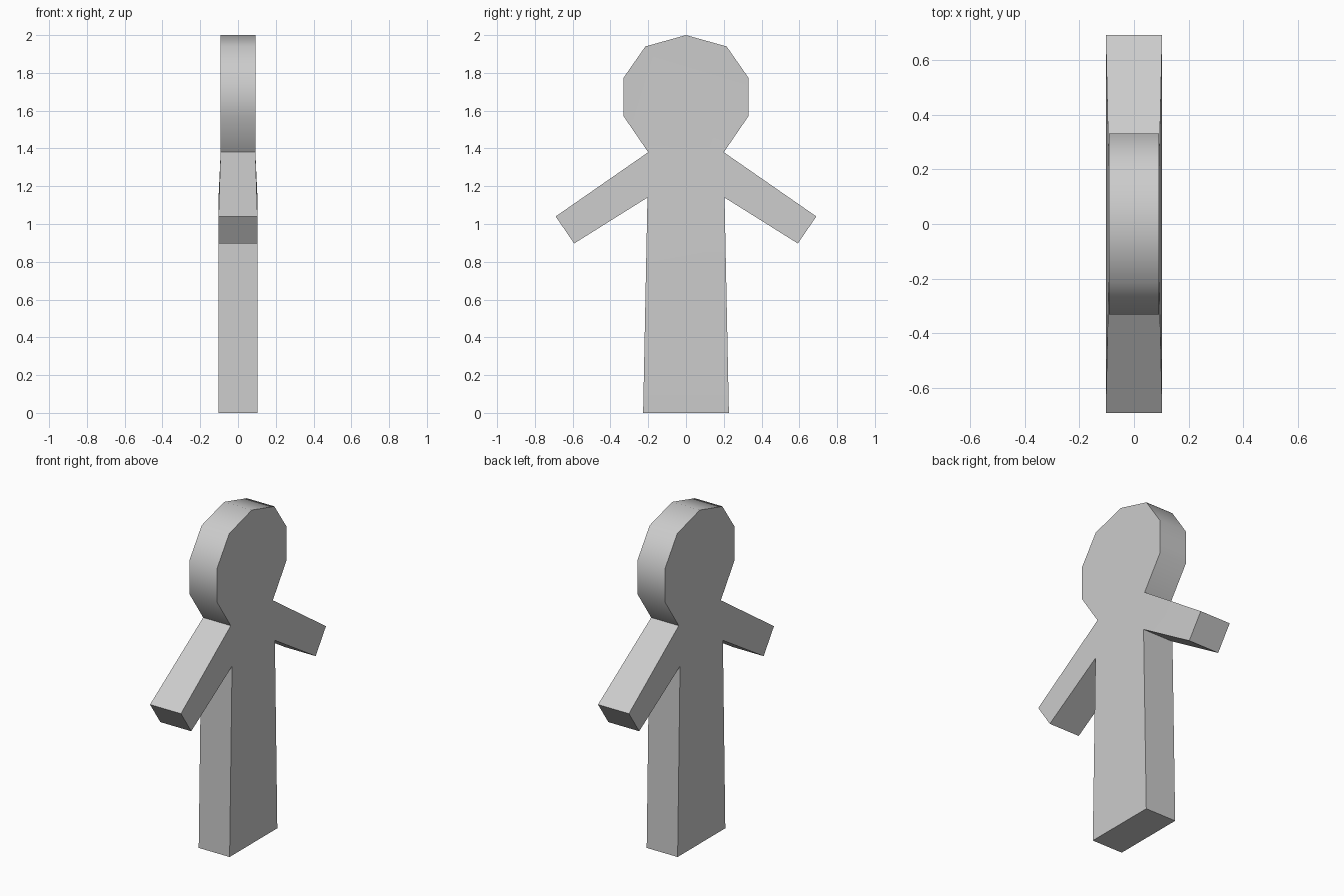
import bpy, bmesh
from math import radians

if "Cube" in bpy.data.objects:
    bpy.data.objects.remove(bpy.data.objects["Cube"])

# Half outline (y, z, half thickness), from the crown down to the foot
half = [(0, 2.0, .092), (.215, 1.94, .092), (.33, 1.775, .092), (.33, 1.57, .092),
        (.2, 1.38, .092), (.69, 1.04, .103), (.592, .897, .103),
        (.204, 1.14, .103), (.227, 0, .103)]
n = len(half)
outline = half + [(-y, z, t) for y, z, t in reversed(half[1:])]
N = len(outline)

# Flat panels as outline indices: head, torso, legs block, two arms
m = lambda i: N - i
head = [0, 1, 2, 3, 4, m(4), m(3), m(2), m(1)]
torso = [4, 7, m(7), m(4)]
legs = [7, 8, m(8), m(7)]
arm = [4, 5, 6, 7]
other_arm = [m(i) for i in reversed(arm)]

bm = bmesh.new()
sides = [[bm.verts.new((s * t, y, z)) for y, z, t in outline] for s in (1, -1)]
for verts in sides:
    for panel in (head, torso, legs, arm, other_arm):
        bm.faces.new([verts[i] for i in panel])

# Rim joining the two sides
a, b = sides
for i in range(N):
    j = (i + 1) % N
    bm.faces.new((a[i], a[j], b[j], b[i]))
bmesh.ops.recalc_face_normals(bm, faces=bm.faces)

mesh = bpy.data.meshes.new("figure")
bm.to_mesh(mesh)
bm.free()
figure = bpy.data.objects.new("figure", mesh)
bpy.context.collection.objects.link(figure)

# Smooth head rim, sharp outline edges
bpy.context.view_layer.objects.active = figure
figure.select_set(True)
bpy.ops.object.shade_smooth_by_angle(angle=radians(45))
